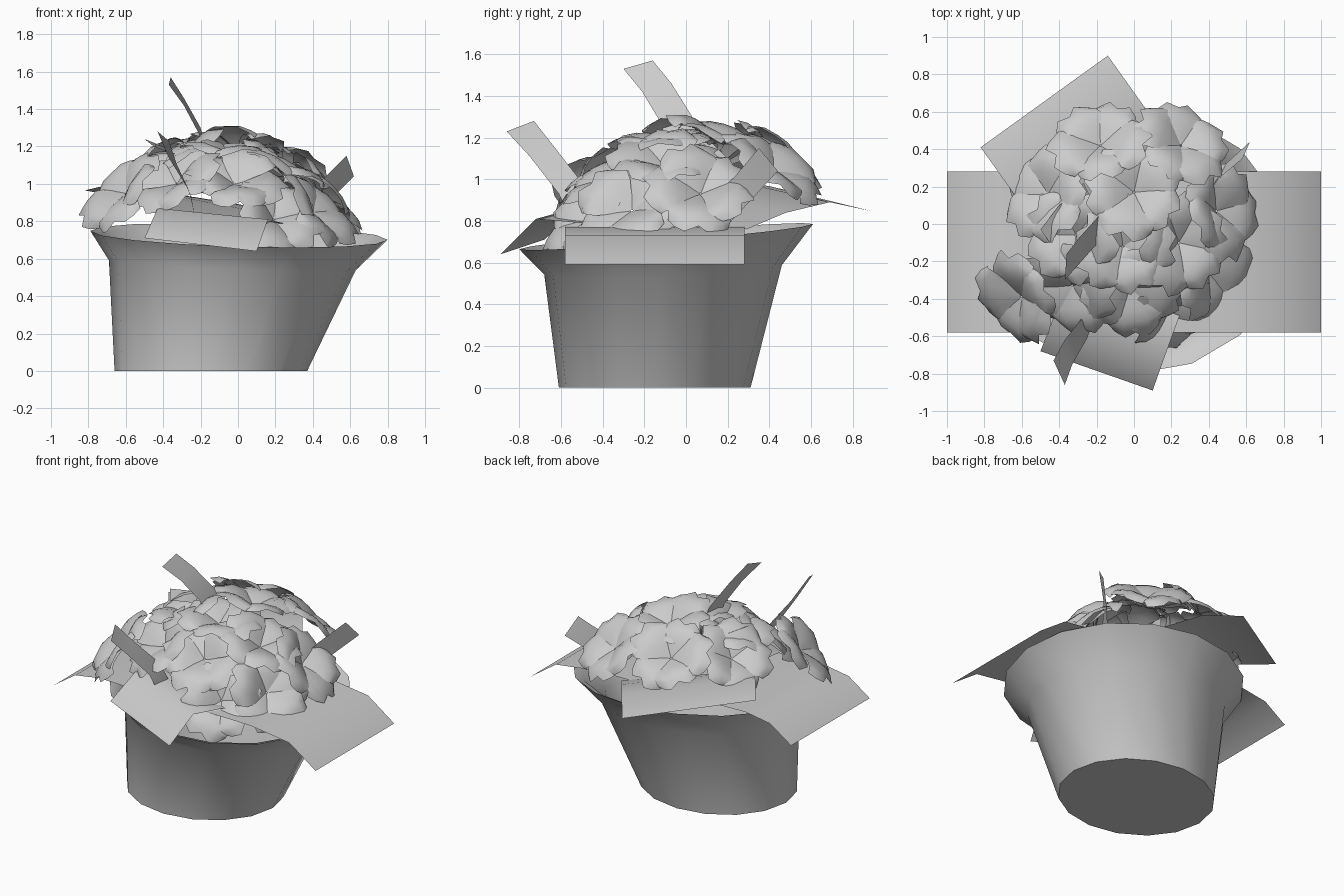
import bpy, math, random
from mathutils import Vector, Matrix

if "Cube" in bpy.data.objects:
    bpy.data.objects.remove(bpy.data.objects["Cube"])

random.seed(4)


def make(name, verts, faces, angle=40):
    me = bpy.data.meshes.new(name)
    me.from_pydata([tuple(v) for v in verts], [], faces)
    me.update()
    ob = bpy.data.objects.new(name, me)
    bpy.context.collection.objects.link(ob)
    bpy.ops.object.select_all(action='DESELECT')
    bpy.context.view_layer.objects.active = ob
    ob.select_set(True)
    bpy.ops.object.shade_smooth_by_angle(angle=math.radians(angle))
    return ob


def grid_faces(rows, cols, start=0):
    return [(start + r * cols + c, start + r * cols + c + 1,
             start + (r + 1) * cols + c + 1, start + (r + 1) * cols + c)
            for r in range(rows - 1) for c in range(cols - 1)]


# Pot: lofted oval rings, leaning back-right, with flared tilted rim and inner wall
N = 16
# centre x, centre y, radius x, radius y, z, tilt in x, tilt in y
rings = [(-.145, -.15, .49, .435, .02, 0, 0),
         (-.03, -.11, .63, .54, .57, -.04, .04),
         (0, -.095, .74, .65, .70, -.03, .086),
         (.005, -.095, .795, .705, .725, -.03, .086),
         (-.03, -.11, .66, .57, .565, -.04, .04),
         (-.145, -.15, .515, .46, 0, 0, 0)]
verts, faces = [], []
for cx, cy, rx, ry, z, tx, ty in rings:
    for i in range(N):
        a = 2 * math.pi * i / N
        x, y = rx * math.cos(a), ry * math.sin(a)
        verts.append((cx + x, cy + y, z + tx * x + ty * y))
for r in range(len(rings) - 1):
    for i in range(N):
        j = (i + 1) % N
        faces.append((r * N + j, r * N + i, (r + 1) * N + i, (r + 1) * N + j)[::-1])
faces.append(tuple(range(N)))
faces.append(tuple(5 * N + i for i in reversed(range(N))))
make("pot", verts, faces, 60)


# Strips: rows of left / right edge points joined into a thin bent sheet
def strip(name, rows):
    make(name, [p for row in rows for p in row], grid_faces(len(rows), 2), 50)


# Broad leaves lying over the rim
profile = [(-1, .65), (-.84, .76), (-.65, .79), (-.3, .78), (.1, .775),
           (.5, .77), (.8, .73), (1, .59)]
strip("wide_leaf", [((x, -.58, z), (x, .28, z)) for x, z in profile])
strip("back_leaf", [((-.82, .41, .965), (-.14, .90, .845)),
                    ((-.67, .20, 1.00), (.01, .69, .89)),
                    ((-.52, -.01, .93), (.16, .48, .84)),
                    ((-.38, -.2, .82), (.29, .29, .76))])
strip("front_leaf", [((-.50, -.68, .71), (.10, -.89, .64)),
                     ((-.43, -.50, .87), (.16, -.72, .81)),
                     ((-.35, -.28, .84), (.24, -.50, .79)),
                     ((-.26, -.03, .74), (.33, -.25, .71))])

# Narrow blades sticking out of the blooms
strip("top_blade", [((-.37, -.30, 1.53), (-.36, -.16, 1.57)),
                    ((-.29, -.21, 1.42), (-.29, -.07, 1.46)),
                    ((-.21, -.12, 1.27), (-.20, .03, 1.30)),
                    ((-.17, -.08, 1.12), (-.16, .07, 1.13))])
strip("front_blade", [((-.37, -.86, 1.23), (-.43, -.73, 1.28)),
                      ((-.33, -.75, 1.11), (-.37, -.62, 1.14)),
                      ((-.25, -.61, .93), (-.26, -.48, .96)),
                      ((-.23, -.55, .80), (-.23, -.42, .82))])
strip("right_blade", [((.58, .35, 1.15), (.62, .44, 1.04)),
                      ((.45, .24, 1.02), (.50, .33, .92)),
                      ((.33, .08, .86), (.38, .20, .78))])
strip("left_blade", [((-.50, -.03, 1.24), (-.45, -.10, 1.20)),
                     ((-.40, .10, 1.20), (-.34, .03, 1.16)),
                     ((-.27, .22, 1.08), (-.22, .12, 1.05))])


# Blooms: five cupped heart-shaped petals each
def petal(size):
    us = (-1, -.8, -.45, 0, .45, .8, 1)
    tips = (.70, .86, .99, .86, .99, .86, .70)
    widths = (.06, .27, .45, .54, .54, .52)
    pts = []
    for r, w in enumerate(widths):
        v = r / (len(widths) - 1)
        for u, t in zip(us, tips):
            length = v * (1 + (t - 1) * v)
            height = .62 * v - .38 * v ** 3 - .16 * u * u * v
            pts.append(Vector((.02 + length, u * w, height)) * size)
    return pts


def bloom(name, x, y, z, size=.27):
    centre = Vector((x, y, z))
    normal = (centre - Vector((-.05, -.03, .45))).normalized()
    frame = normal.to_track_quat('Z', 'Y').to_matrix().to_4x4()
    spin = random.uniform(0, 6.28)
    verts, faces = [], []
    for k in range(5):
        a = spin + k * 2 * math.pi / 5 + random.uniform(-.1, .1)
        m = (Matrix.Translation(centre) @ frame @ Matrix.Rotation(a, 4, 'Z')
             @ Matrix.Rotation(random.uniform(-.1, .2), 4, 'Y'))
        faces += grid_faces(6, 7, len(verts))
        verts += [m @ p for p in petal(size * random.uniform(.92, 1.05))]
    make(name, verts, faces, 60)


spots = [(-.18, .42, 1.09), (.25, .42, 1.04), (-.46, .16, 1.06),
         (0, .17, 1.17), (.44, .07, .93), (-.06, -.12, 1.15),
         (-.31, -.06, 1.12), (.24, -.10, 1.06), (-.60, -.39, .95),
         (-.33, -.33, 1.0), (-.02, -.34, 1.0), (.40, -.26, .85),
         (.19, -.45, .81)]
for i, (x, y, z) in enumerate(spots):
    bloom(f"bloom_{i + 1}", x, y, z)
